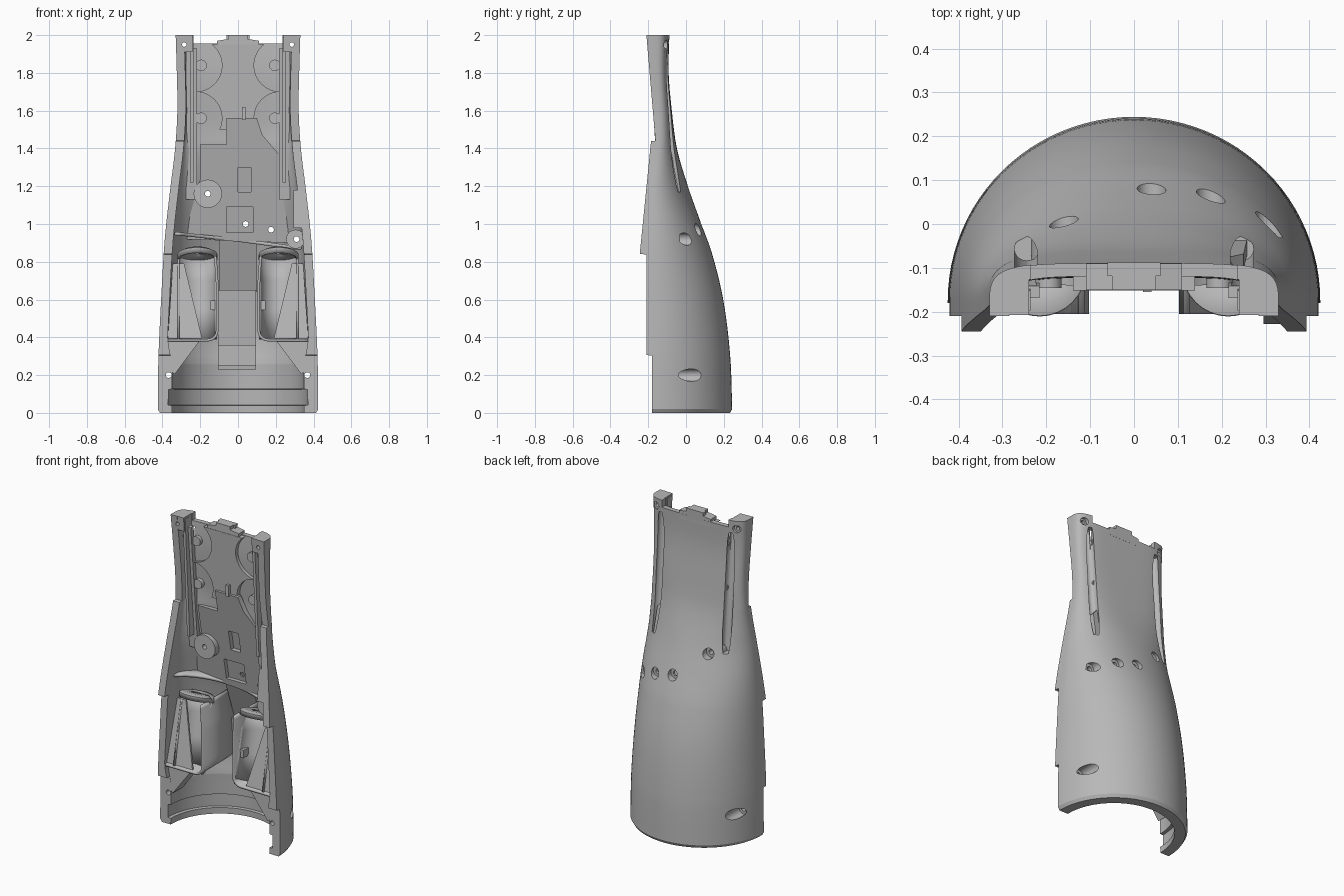
import bpy, bmesh, math

if "Cube" in bpy.data.objects:
    bpy.data.objects.remove(bpy.data.objects["Cube"])

GREY = bpy.data.materials.new("matte_grey")
GREY.use_nodes = True
GREY.diffuse_color = (0.48, 0.48, 0.48, 1)
GREY.node_tree.nodes["Principled BSDF"].inputs["Base Color"].default_value = (0.48, 0.48, 0.48, 1)

# Shell outline keys: height, half width, back depth, squareness
KEYS = [(0, .425, .245, 2), (.3, .421, .234, 2), (.6, .407, .197, 2), (.85, .393, .136, 2),
        (1, .38, .081, 2.05), (1.2, .357, .01, 2.1), (1.4, .333, -.048, 2.7), (1.6, .321, -.075, 3.9),
        (1.8, .324, -.092, 4.6), (2, .33, -.088, 5)]


def section(z):
    """Half width, back depth and squareness at a height, smoothly interpolated."""
    i = max(j for j in range(len(KEYS) - 1) if KEYS[j][0] <= z + 1e-6)
    a, b = KEYS[i], KEYS[i + 1]
    p, q = KEYS[max(i - 1, 0)], KEYS[min(i + 2, len(KEYS) - 1)]
    d = b[0] - a[0]
    t = (z - a[0]) / d
    out = []
    for k in (1, 2, 3):
        m0 = (b[k] - p[k]) / (b[0] - p[0]) * d
        m1 = (q[k] - a[k]) / (q[0] - a[0]) * d
        out.append((2*t**3 - 3*t**2 + 1) * a[k] + (t**3 - 2*t**2 + t) * m0
                   + (3*t**2 - 2*t**3) * b[k] + (t**3 - t**2) * m1)
    return out


def rim(z):
    """Front edge of the shell, stepped."""
    if z < .305:
        return -.18
    if z < .84:
        return -.21
    if z < 1.44:
        return -.245 + (z - .84) * .1
    return -.162 - (z - 1.44) * .085


def spring(z):
    """Depth at which the curved back meets the straight sides."""
    if z >= 1.44:
        return rim(z) + .002
    return -.175 + .015 * max(0, (z - 1.2) / .24)


def back(x, z):
    w, b, n = section(z)
    return spring(z) + (b - spring(z)) * max(0, 1 - abs(x / w)**n)**(1 / n)


def thickness(z):
    if z < .26:
        return .055 if .04 < z < .125 else .075
    if z < 1.4:
        return max(.045, .075 - (z - .26) * .25)
    return max(.03, .045 - (z - 1.4) * .15)


def finish(name, bm):
    bmesh.ops.recalc_face_normals(bm, faces=bm.faces)
    me = bpy.data.meshes.new(name)
    bm.to_mesh(me)
    bm.free()
    ob = bpy.data.objects.new(name, me)
    bpy.context.collection.objects.link(ob)
    me.materials.append(GREY)
    return ob


def plate(name, outline, fy, depth):
    """Extrude an x-z outline backwards from a front face at y = fy(z)."""
    bm = bmesh.new()
    f = [bm.verts.new((x, fy(z), z)) for x, z in outline]
    r = [bm.verts.new((x, fy(z) + depth, z)) for x, z in outline]
    bm.faces.new(f)
    bm.faces.new(r[::-1])
    for i in range(len(f)):
        j = (i + 1) % len(f)
        bm.faces.new((f[j], f[i], r[i], r[j]))
    return finish(name, bm)


def rect(x0, x1, z0, z1):
    return [(x0, z0), (x1, z0), (x1, z1), (x0, z1)]


def disc(x, z, r, n=28):
    return [(x + r * math.cos(i * math.tau / n), z + r * math.sin(i * math.tau / n)) for i in range(n)]


def flat(y):
    return lambda z: y


def slope(z0, y0, z1, y1):
    return lambda z: y0 + (y1 - y0) * (z - z0) / (z1 - z0)


def sheet(name, rows, thick):
    """Skin a grid of points and give it thickness."""
    bm = bmesh.new()
    g = [[bm.verts.new(p) for p in row] for row in rows]
    for a, b in zip(g, g[1:]):
        for i in range(len(a) - 1):
            bm.faces.new((a[i], a[i + 1], b[i + 1], b[i]))
    ob = finish(name, bm)
    m = ob.modifiers.new("thickness", 'SOLIDIFY')
    m.thickness, m.offset = thick, 0
    return ob


def wall(name, path, front, thick=.018):
    """Upright rib along an x-z path, rooted in the shell."""
    pts = []
    for a, b in zip(path, path[1:]):
        pts += [(a[0] + (b[0] - a[0]) * k / 8, a[1] + (b[1] - a[1]) * k / 8) for k in range(8)]
    pts.append(path[-1])
    return sheet(name, [[(x, front(x, z), z), (x, max(back(x, z) - .025, front(x, z) + .01), z)]
                        for x, z in pts], thick)


def cut(targets, cutter):
    for ob in targets:
        m = ob.modifiers.new("cut", 'BOOLEAN')
        m.operation, m.object, m.solver = 'DIFFERENCE', cutter, 'EXACT'
        bpy.context.view_layer.objects.active = ob
        bpy.ops.object.modifier_apply(modifier=m.name)
    bpy.data.objects.remove(cutter)


# Main curved half shell
levels = [i * .05 for i in range(41)] + [.02]
for step in (.04, .125, .26, .305, .84, 1.44):
    levels += [step - .001, step + .001]
bm = bmesh.new()
rings = []
for z in sorted(set(round(v, 4) for v in levels)):
    w, b, n = section(z)
    bevel = max(0, .02 - z) * .6
    ring = []
    for inset in (bevel, thickness(z)):
        yc, hw = spring(z), w - (inset if inset == bevel else max(inset, .045))
        h = b - inset - yc
        pts = [(hw, rim(z))]
        for i in range(49):
            a = math.pi * i / 48
            c, s = math.cos(a), max(0, math.sin(a))
            pts.append((math.copysign(hw * abs(c)**(2 / n), c), yc + h * s**(2 / n)))
        pts.append((-hw, rim(z)))
        ring += pts if inset == bevel else pts[::-1]
    rings.append([bm.verts.new((x, y, z)) for x, y in ring])
N = len(rings[0])
for a, b in zip(rings, rings[1:]):
    for i in range(N):
        bm.faces.new((a[i], a[(i + 1) % N], b[(i + 1) % N], b[i]))
for r in (rings[0], rings[-1]):
    for i in range(N // 2 - 1):
        bm.faces.new((r[i], r[i + 1], r[N - 2 - i], r[N - 1 - i]))
shell = finish("shell", bm)

# Raised inner floor with square and slot recesses
floor_y = slope(1, -.04, 1.56, -.147)
floor = plate("inner_floor", [(-.29, .92), (.27, .9), (.25, 1.33), (.13, 1.47), (.1, 1.56), (-.06, 1.56),
                              (-.06, 1.42), (-.2, 1.42), (-.2, 1.24)], floor_y, .035)
cut([floor], plate("square_cutter", rect(-.06, .08, .955, 1.09), lambda z: floor_y(z) - .02, .045))
cut([floor], plate("slot_cutter", rect(0, .07, 1.17, 1.3), lambda z: floor_y(z) - .02, .05))

# Screw bosses and the holes through them
boss_a = plate("round_boss", disc(-.16, 1.16, .075), flat(-.11), .075)
boss_b = plate("side_boss", disc(.305, .92, .05), flat(-.17), .11)
for x, z in ((.04, 1), (.175, .97), (.31, .92), (-.16, 1.16), (.367, .2), (-.367, .2), (.285, 1.95), (-.285, 1.95)):
    big = .024 if z > 1.5 else .033
    sink = .09 if z < .5 else .03
    cut([shell, floor, boss_a, boss_b], plate("drill", disc(x, z, .015), flat(-.3), .7))
    cut([shell], plate("counterbore", disc(x, z, big), flat(back(x, z) - sink), .4))

# Top web with round pockets
web_y = slope(1.5, -.128, 1.95, -.152)
web = plate("top_web", rect(-.235, .235, 1.5, 1.95), web_y, .035)
for s in (-1, 1):
    for z in (1.56, 1.84):
        cut([web], plate("pocket_cutter", disc(s * .225, z, .14, 48), flat(-.3), .5))
        plate("pocket_pin", disc(s * .195, z, .03), flat(web_y(z)), .03)
plate("end_tab", [(-.11, 1.92), (.11, 1.92), (.11, 1.97), (.05, 1.98), (.05, 2), (-.05, 2), (-.05, 1.98),
                  (-.11, 1.97)], flat(-.15), .06)
plate("centre_key", rect(.02, .04, 1.55, 1.62), flat(-.155), .04)

groove_y = slope(1.17, -.056, 1.93, -.124)
for s in (-1, 1):
    # End notches
    cut([shell], plate("notch_cutter", rect(s * .06, s * .235, 1.955, 2.1), flat(-.4), .8))
    # Upper rail and the long outside groove with its backing bar
    rail = plate("upper_rail", rect(s * .236, s * .254, 1.22, 1.99), lambda z: rim(max(z, 1.45)) + .012, .045)
    bar = plate("groove_bar", rect(s * .216, s * .274, 1.13, 1.93), lambda z: groove_y(z) - .045, .028)
    bm = bmesh.new()
    ends = [[bm.verts.new((s * .245 + x, groove_y(z) + y, z)) for x, y in disc(0, 0, .028, 20)]
            for z in (1.17, 1.92)]
    bm.faces.new(ends[0])
    bm.faces.new(ends[1])
    for i in range(20):
        j = (i + 1) % 20
        bm.faces.new((ends[0][i], ends[0][j], ends[1][j], ends[1][i]))
    # Corner block
    corner = plate("corner_block", rect(s * .24, s * .305, 1.91, 2), lambda z: rim(z) + .002, .085)
    cut([shell, bar, rail, web, corner], finish("groove_cutter", bm))
    cut([corner], plate("drill", disc(s * .285, 1.95, .012), flat(-.3), .4))
    # Pocket walls with rounded foot
    arc = [(s * (.16 - .05 * math.sin(a)), .435 - .05 * math.cos(a)) for a in (0, .4, .8, 1.2, math.pi / 2)]
    wall("pocket_wall", [(s * .375, .385)] + arc + [(s * .11, .68), (s * .12, .83)], lambda x, z: -.205, .014)
    # Cradle trough
    sheet("cradle", [[(s * .215 + .1 * math.cos(a * math.pi / 20),
                       -.2 + (z - .39) * .2 + .1 * math.sin(a * math.pi / 20), z)
                      for a in range(21)] for z in (.39, .55, .7, .82)], .01)
    # Tilted hood over the cradle, open towards the front and below
    hood = []
    for r, lift in ((.1, 0), (.1, .025), (.08, .035), (.001, .035)):
        row = []
        for a in range(33):
            t = a * math.tau / 32
            row.append((s * .215 + r * math.cos(t), -.105 + r * math.sin(t),
                        .812 + lift - .35 * r * math.sin(t)))
        hood.append(row)
    sheet("hood", hood, .012)
    # Sloping gusset beside the cradle and corner brace below it
    plate("side_gusset", [(s * .285, .79), (s * .345, .79), (s * .372, .395), (s * .19, .395)],
          slope(.39, -.19, .79, -.12), .012)
    plate("corner_brace", [(s * .335, .205), (s * .375, .24), (s * .375, .385), (s * .2, .385)],
          flat(-.179), .1)

# Cross partition, spine and seating lip
wall("cross_partition", [(-.335, .95), (0, .915), (.335, .87)], lambda x, z: back(x, z) - .13)
plate("spine", rect(-.105, .095, .23, .65), slope(.23, .125, .65, .08), .08)
plate("spine_foot", rect(-.105, .095, .25, .36), flat(.1), .06)
plate("upper_spine", rect(-.1, .1, .64, .94), slope(.64, .11, .94, 0), .055)
plate("side_lip", [(.295, .98), (.36, .98), (.345, 1.18), (.295, 1.18)], lambda z: rim(z) + .003, .05)
for x in (-.125, .125):
    plate("spine_clip", rect(x - .02, x + .02, .545, .595), flat(-.15), .05)

for ob in list(bpy.context.scene.objects):
    if ob.type == 'MESH' and GREY.name in ob.data.materials:
        bpy.ops.object.select_all(action='DESELECT')
        ob.select_set(True)
        bpy.context.view_layer.objects.active = ob
        bpy.ops.object.shade_smooth_by_angle(angle=math.radians(30))
